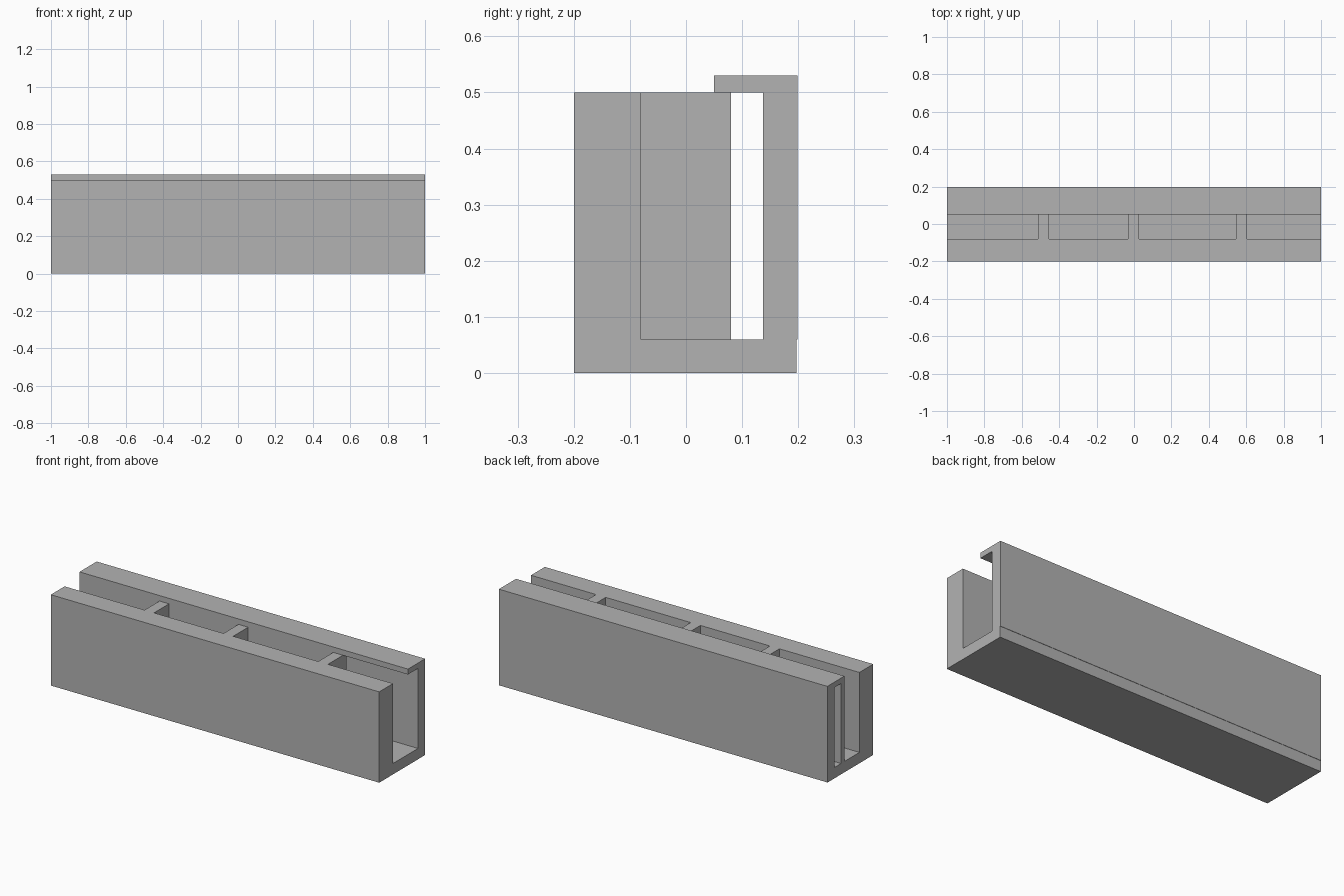
import bpy
import bmesh
from mathutils import Matrix

cube = bpy.data.objects.get("Cube")
if cube:
    bpy.data.objects.remove(cube, do_unlink=True)

grey = bpy.data.materials.new("plain grey")
grey.use_nodes = True
colour = (0.45, 0.45, 0.45, 1)
grey.diffuse_color = colour
grey.node_tree.nodes["Principled BSDF"].inputs["Base Color"].default_value = colour

# Main levels of the cross-section
FRONT, INNER_FRONT, INNER_BACK, BACK = -0.2, -0.08, 0.137, 0.199
PANEL_FRONT, PANEL_BACK = 0.05, 0.08
FLOOR, RIM, TOP = 0.06, 0.5, 0.53


def add_object(name, bm):
    bmesh.ops.recalc_face_normals(bm, faces=bm.faces)
    mesh = bpy.data.meshes.new(name)
    bm.to_mesh(mesh)
    bm.free()
    mesh.materials.append(grey)
    obj = bpy.data.objects.new(name, mesh)
    bpy.context.collection.objects.link(obj)


def extrude_profile(name, points, x0, x1):
    bm = bmesh.new()
    face = bm.faces.new([bm.verts.new((x0, y, z)) for y, z in points])
    result = bmesh.ops.extrude_face_region(bm, geom=[face], use_keep_orig=True)
    moved = [v for v in result["geom"] if isinstance(v, bmesh.types.BMVert)]
    bmesh.ops.translate(bm, verts=moved, vec=(x1 - x0, 0, 0))
    add_object(name, bm)


def box(name, x, y, z):
    bm = bmesh.new()
    size = [b - a for a, b in (x, y, z)]
    centre = [(a + b) / 2 for a, b in (x, y, z)]
    bmesh.ops.create_cube(bm, size=1, matrix=Matrix.LocRotScale(centre, None, size))
    add_object(name, bm)


# Channel: base, thick front wall, thin back wall and overhanging cap
channel = [
    (FRONT, 0), (BACK - 0.002, 0), (BACK - 0.002, FLOOR), (BACK, FLOOR),
    (BACK, TOP), (PANEL_FRONT, TOP), (PANEL_FRONT, RIM), (INNER_BACK, RIM),
    (INNER_BACK, FLOOR), (INNER_FRONT, FLOOR), (INNER_FRONT, RIM), (FRONT, RIM),
]
extrude_profile("channel_body", channel, -1, 1)

# Cross ribs between the front wall and the inner panel
rib_ends = [(-0.513, -0.455), (-0.032, 0.027), (0.545, 0.604)]
for name, ends in zip(("right_rib", "middle_rib", "left_rib"), rib_ends):
    box(name, ends, (INNER_FRONT, PANEL_BACK), (FLOOR, RIM))

# Thin panel under the cap edge, stopping at the last rib
box("inner_panel", (-1, rib_ends[-1][1]), (PANEL_FRONT, PANEL_BACK), (FLOOR, RIM))
